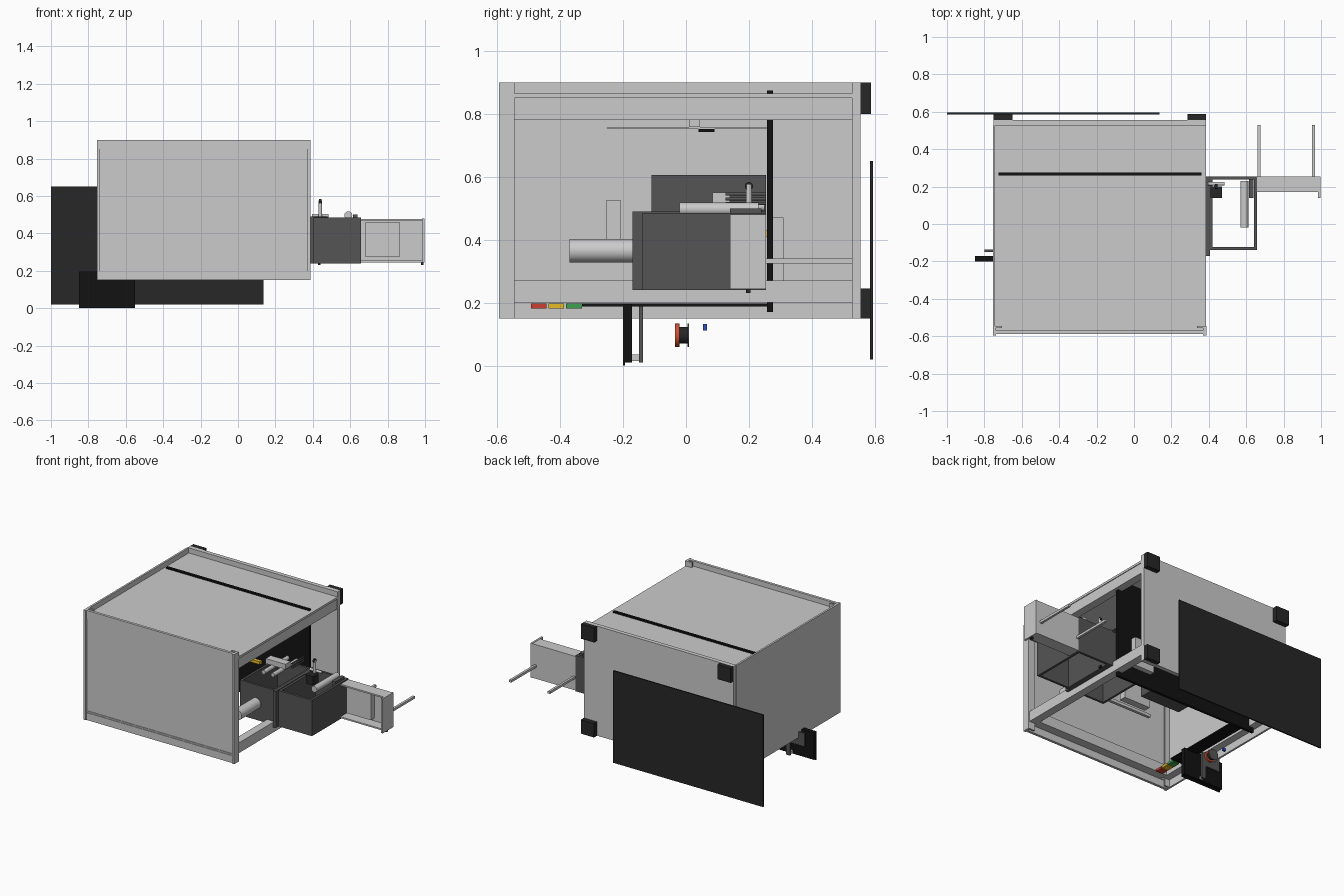
import bpy, math

if "Cube" in bpy.data.objects:
    bpy.data.objects.remove(bpy.data.objects["Cube"])


def mat(name, r, g, b):
    m = bpy.data.materials.new(name)
    m.diffuse_color = (r, g, b, 1)
    m.use_nodes = True
    m.node_tree.nodes["Principled BSDF"].inputs["Base Color"].default_value = m.diffuse_color
    return m


BLACK = mat("black", .006, .006, .006)
CHAR = mat("charcoal", .02, .02, .02)
DARK = mat("dark_grey", .09, .09, .09)
RED = mat("red", .6, .05, .03)
YELLOW = mat("yellow", .8, .5, .02)
GREEN = mat("green", .05, .35, .08)
BLUE = mat("blue", .03, .08, .5)
ORANGE = mat("orange", .6, .08, .03)


def box(name, x, y, z, m=None):
    """Box from (min, max) ranges."""
    bpy.ops.mesh.primitive_cube_add(size=1, location=[(a + b) / 2 for a, b in (x, y, z)])
    o = bpy.context.object
    o.scale = [b - a for a, b in (x, y, z)]
    bpy.ops.object.transform_apply(location=False, rotation=False, scale=True)
    o.name = name
    if m:
        o.data.materials.append(m)
    return o


def rod(name, centre, r, length, axis="Y", m=None):
    rot = {"X": (0, math.pi / 2, 0), "Y": (math.pi / 2, 0, 0), "Z": (0, 0, 0)}[axis]
    bpy.ops.mesh.primitive_cylinder_add(vertices=32, radius=r, depth=length,
                                        location=centre, rotation=rot)
    o = bpy.context.object
    o.name = name
    bpy.ops.object.shade_smooth_by_angle()
    if m:
        o.data.materials.append(m)
    return o


def tube_box(name, x, y, z, t, m):
    """Four upright walls, open above and below."""
    box(name + "_left_wall", (x[0], x[0] + t), y, z, m)
    box(name + "_right_wall", (x[1] - t, x[1]), y, z, m)
    box(name + "_front_wall", (x[0] + t, x[1] - t), (y[0], y[0] + t), z, m)
    box(name + "_back_wall", (x[0] + t, x[1] - t), (y[1] - t, y[1]), z, m)


# Cabinet shell, open on the right and below
box("top_panel", (-.745, .385), (-.575, .53), (.85, .865))
box("left_panel", (-.755, -.742), (-.545, .53), (.15, .9))
box("back_panel", (-.75, .385), (.527, .555), (.15, .9))
box("front_panel", (-.737, .37), (-.58, -.565), (.2, .85))

# Front frame: corner angles, rails and trim lips
for side, x0, x1, xi in (("left", -.755, -.737, -.705), ("right", .37, .388, .338)):
    box(f"front_{side}_post", (x0, x1), (-.595, -.545), (.15, .9))
    box(f"front_{side}_post_flange", sorted((x0, xi)), (-.556, -.545), (.15, .9))
for n, z0, z1, lip in (("top", .85, .9, .84), ("bottom", .15, .2, .2)):
    box(f"front_{n}_rail", (-.737, .37), (-.588, -.57), (z0, z1))
    box(f"front_{n}_lip", (-.737, .37), (-.584, -.57), (lip, lip + .01))

# Inner side rails and cross rails
for n, x in (("left", (-.74, -.69)), ("right", (.325, .38))):
    box(f"{n}_lower_rail", x, (-.545, .527), (.2, .27))
    box(f"{n}_upper_rail", x, (-.545, .527), (.78, .85))
box("front_lower_rail", (-.69, .325), (-.565, -.51), (.2, .27))
box("cross_bar", (-.3, .05), (-.22, -.2), (.33, .35))

# Black divider, its fittings and rear feet
box("divider", (-.725, .36), (.258, .276), (.17, .875), BLACK)
box("divider_bracket", (-.13, .0), (.235, .258), (.41, .43), YELLOW)
box("rear_driver", (.1, .25), (.276, .31), (.27, .47))
for n, x in (("left", (-.75, -.65)), ("right", (.285, .385))):
    for h, z in (("upper", (.8, .9)), ("lower", (.15, .245))):
        box(f"{h}_{n}_foot", x, (.555, .588), z, CHAR)

# Loose sheet behind the cabinet
box("rear_sheet", (-1, .135), (.585, .595), (.02, .65), CHAR)

# Inner housings and motor
tube_box("inner_hopper", (.12, .385), (-.15, .25), (.245, .485), .015, DARK)
box("hopper_flange", (.385, .405), (-.17, .255), (.24, .49), DARK)
rod("motor", (.25, -.265, .365), .037, .21)
box("control_housing", (-.45, -.15), (-.11, .255), (.38, .605), DARK)
box("power_unit", (-.3, -.1), (-.255, -.207), (.4, .525))
for x in (.2, .27):
    rod(f"inner_roller_{x}", (x, .12, .505), .014, .26)
for z in (.515, .53, .545):
    rod(f"guide_rod_{z}", (.32, .19, z), .005, .13, m=DARK)
box("inner_carriage", (.15, .3), (.085, .14), (.515, .55))

# Ceiling fittings
box("ceiling_box", (-.1, .15), (.105, .258), (.79, .85))
box("ceiling_arm", (0, .02), (-.25, .258), (.752, .758))
box("ceiling_clip", (-.01, .03), (.01, .045), (.758, .78))
box("camera_block", (-.02, .04), (.04, .09), (.742, .752), BLACK)

# Outer hopper with rollers
tube_box("outer_hopper", (.405, .658), (-.14, .255), (.24, .485), .016, DARK)
rod("outer_roller", (.59, .105, .497), .021, .25)
rod("upright_pin", (.44, .2, .53), .01, .09, "Z")
rod("pin_cap", (.44, .2, .57), .013, .012, "X", CHAR)
rod("pin_arm", (.44, .215, .495), .009, .09, "X")
box("pin_block", (.405, .47), (.14, .2), (.43, .49), CHAR)
box("roller_block", (.615, .64), (.14, .24), (.45, .5), DARK)
for x in (.435, .985):
    box(f"lower_stud_{x}", (x - .007, x + .007), (.19, .205), (.23, .245), CHAR)

# Side tray with end plate and two arms
box("tray_back", (.658, .99), (.24, .255), (.245, .478))
box("tray_top", (.658, .99), (.17, .24), (.468, .478))
box("tray_bottom", (.658, .99), (.17, .24), (.245, .255))
box("tray_inner_plate", (.68, .866), (.2, .24), (.275, .458))
box("tray_end", (.985, .998), (.14, .255), (.243, .48))
for x in (.66, .952):
    box(f"tray_arm_{x}", (x, x + .016), (.25, .53), (.325, .341))

# Button strip under the left side
box("cable_strip", (-.66, -.57), (-.33, .258), (.188, .197), BLACK)
for n, y, m in (("red", -.493, RED), ("yellow", -.437, YELLOW), ("green", -.381, GREEN)):
    box(f"{n}_button", (-.64, -.59), (y, y + .05), (.182, .197), m)

# Hanging plates
box("hanging_plate", (-.85, -.55), (-.198, -.172), (.01, .195), BLACK)
box("hanging_plate_lip", (-.85, -.55), (-.2, -.194), (0, .195), BLACK)
box("second_plate", (-.8, -.69), (-.15, -.137), (.1, .19), DARK)
box("second_strut", (-.69, -.66), (-.15, -.137), (.01, .19), DARK)
box("plate_spacer", (-.69, -.67), (-.172, -.15), (.015, .035))

# Spool and small indicator
rod("spool_front_flange", (-.63, -.028, .096), .037, .014, m=ORANGE)
rod("spool_core", (-.63, -.008, .096), .026, .03, m=CHAR)
rod("spool_rear_flange", (-.63, .007, .096), .037, .005, m=DARK)
box("indicator", (-.68, -.66), (.054, .066), (.112, .132), BLUE)
